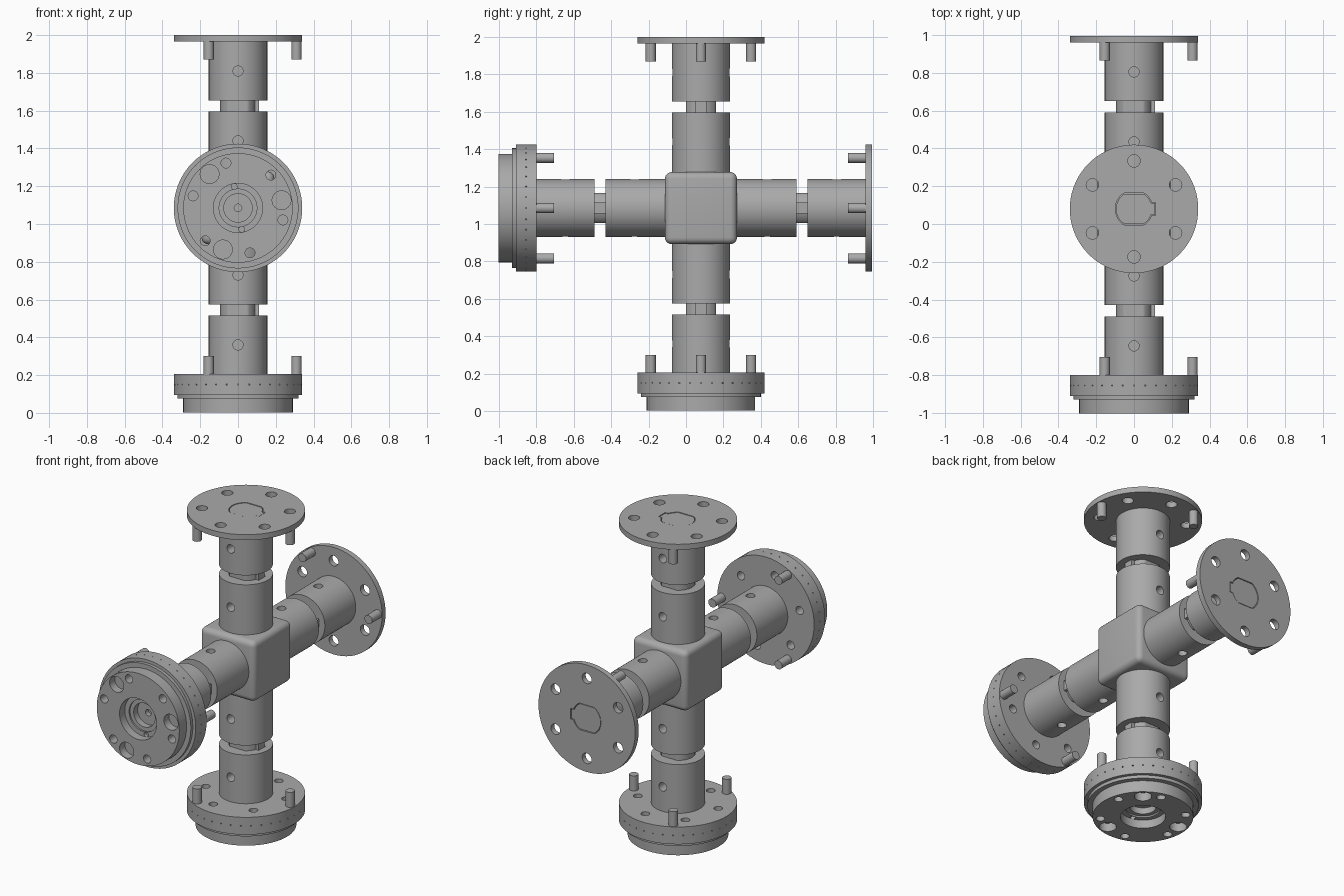
import bpy, bmesh
from math import sin, cos, asin, pi, radians
from mathutils import Matrix, Vector

cube = bpy.data.objects.get("Cube")
if cube:
    bpy.data.objects.remove(cube, do_unlink=True)

steel = bpy.data.materials.new("plain_grey_steel")
steel.use_nodes = True
grey = (0.4, 0.4, 0.4, 1)
steel.diffuse_color = grey
steel.node_tree.nodes["Principled BSDF"].inputs["Base Color"].default_value = grey

CENTRE = Vector((0, 0.08, 1.085))
TUBE_R, FLANGE_R, FLANGE_Z = 0.155, 0.34, 0.88


def make(name, bm):
    bmesh.ops.recalc_face_normals(bm, faces=bm.faces)
    mesh = bpy.data.meshes.new(name)
    bm.to_mesh(mesh)
    bm.free()
    mesh.materials.append(steel)
    ob = bpy.data.objects.new(name, mesh)
    bpy.context.collection.objects.link(ob)
    return ob


def lathe(name, profile):
    bm = bmesh.new()
    vs = [bm.verts.new((r, 0, z)) for r, z in profile]
    es = [bm.edges.new(pair) for pair in zip(vs, vs[1:])]
    bmesh.ops.spin(bm, geom=vs + es, cent=(0, 0, 0), axis=(0, 0, 1),
                   angle=2 * pi, steps=72)
    bmesh.ops.remove_doubles(bm, verts=bm.verts, dist=1e-5)
    return make(name, bm)


def rod(bm, r, start, end, segments=24):
    """Add a capped cylinder between two points."""
    a, b = Vector(start), Vector(end)
    turn = (b - a).to_track_quat("Z", "Y").to_matrix().to_4x4()
    bmesh.ops.create_cone(bm, cap_ends=True, segments=segments, radius1=r, radius2=r,
                          depth=(b - a).length, matrix=Matrix.Translation((a + b) / 2) @ turn)


def ring(bm, r, radius, angle, count, z0, z1):
    """Add evenly spaced cylinders parallel to the axis."""
    for i in range(count):
        t = radians(angle) + 2 * pi * i / count
        x, y = radius * cos(t), radius * sin(t)
        rod(bm, r, (x, y, z0), (x, y, z1))


def keyed_bar(name, z0, z1, grow=0.0):
    """Round bar with two flats and a key on the +x side."""
    r, flat, key, w = 0.095 + grow, 0.08 + grow, 0.11 + grow, 0.03 + grow
    a = asin(w / r)
    outline = [(key, -w), (key, w)]
    for i in range(65):
        t = a + (2 * pi - 2 * a) * i / 64
        outline.append((r * cos(t), max(-flat, min(flat, r * sin(t)))))
    bm = bmesh.new()
    face = bm.faces.new([bm.verts.new((x, y, z0)) for x, y in outline])
    out = bmesh.ops.extrude_face_region(bm, geom=[face])["geom"]
    bmesh.ops.translate(bm, vec=(0, 0, z1 - z0),
                        verts=[v for v in out if isinstance(v, bmesh.types.BMVert)])
    return make(name, bm)


def cut(ob, cutter):
    mod = ob.modifiers.new("cut", "BOOLEAN")
    mod.operation, mod.solver, mod.object = "DIFFERENCE", "EXACT", cutter
    dg = bpy.context.evaluated_depsgraph_get()
    mesh = bpy.data.meshes.new_from_object(ob.evaluated_get(dg))
    ob.modifiers.clear()
    ob.data = mesh
    bpy.data.objects.remove(cutter, do_unlink=True)


def finish(ob, matrix):
    ob.data.transform(matrix)
    bpy.ops.object.select_all(action="DESELECT")
    ob.select_set(True)
    bpy.context.view_layer.objects.active = ob
    bpy.ops.object.shade_smooth_by_angle(angle=radians(30))


def build_arm(side, turn, thick, big_angle=0):
    """One arm along +z, then turned about x into place."""
    parts = []
    # sleeve fixed to the centre block
    sleeve = lathe(side + "_inner_sleeve", [(0, 0.16), (TUBE_R, 0.16), (TUBE_R, 0.51), (0, 0.51)])
    bm = bmesh.new()
    rod(bm, 0.027, (0, -0.3, 0.355), (0, 0.3, 0.355))
    cut(sleeve, make("drill", bm))
    cut(sleeve, keyed_bar("bore", 0.19, 0.6, 0.004))
    parts.append(sleeve)

    # flanged hub
    profile = [(0, 0.57), (TUBE_R, 0.57), (TUBE_R, FLANGE_Z), (FLANGE_R, FLANGE_Z)]
    if thick:
        profile += [(FLANGE_R, 0.99), (0.32, 0.99), (0.32, 1.01), (0.29, 1.01),
                    (0.29, 1.083), (0.13, 1.083), (0.13, 1.03), (0.1, 1.03),
                    (0.1, 1.02), (0.075, 1.02), (0.075, 0.98), (0.02, 0.98),
                    (0.02, 0.95), (0, 0.95)]
    else:
        profile += [(FLANGE_R, 0.915), (0, 0.915)]
    hub = lathe(side + "_flanged_hub", profile)
    bm = bmesh.new()
    rod(bm, 0.027, (0, -0.3, 0.725), (0, 0.3, 0.725))
    if thick:
        ring(bm, 0.026, 0.246, 45, 6, 0.8, 1.2)
        ring(bm, 0.05, 0.234, big_angle, 3, 1.03, 1.2)
        ring(bm, 0.015, 0.115, 100, 2, 1.01, 1.06)
        # tiny marks drilled round the rim
        for i in range(36):
            d = Vector((cos(i * pi / 18), sin(i * pi / 18), 0))
            up = Vector((0, 0, 0.935))
            rod(bm, 0.004, d * 0.33 + up, d * 0.36 + up, 6)
    else:
        ring(bm, 0.033, 0.254, 30, 6, 0.8, 1.0)
    cut(hub, make("drill", bm))
    cut(hub, keyed_bar("bore", 0.5, 0.92 if thick else 1.0, 0.004))
    parts.append(hub)

    # keyed shaft and locating pegs
    parts.append(keyed_bar(side + "_keyed_shaft", 0.18, 0.925 if thick else 0.913))
    bm = bmesh.new()
    ring(bm, 0.027, 0.31, 0, 3, 0.785, 0.885)
    parts.append(make(side + "_locating_pegs", bm))

    matrix = Matrix.Translation(CENTRE) @ Matrix.Rotation(radians(turn), 4, "X")
    for ob in parts:
        finish(ob, matrix)


build_arm("top", 0, False)
build_arm("back", -90, False)
build_arm("front", 90, True, 10)
build_arm("bottom", 180, True, 70)

# rounded centre block
bm = bmesh.new()
bmesh.ops.create_cube(bm, size=0.385)
bmesh.ops.bevel(bm, geom=bm.edges[:], offset=0.035, segments=5, profile=0.5, affect="EDGES")
finish(make("centre_block", bm), Matrix.Translation(CENTRE))
